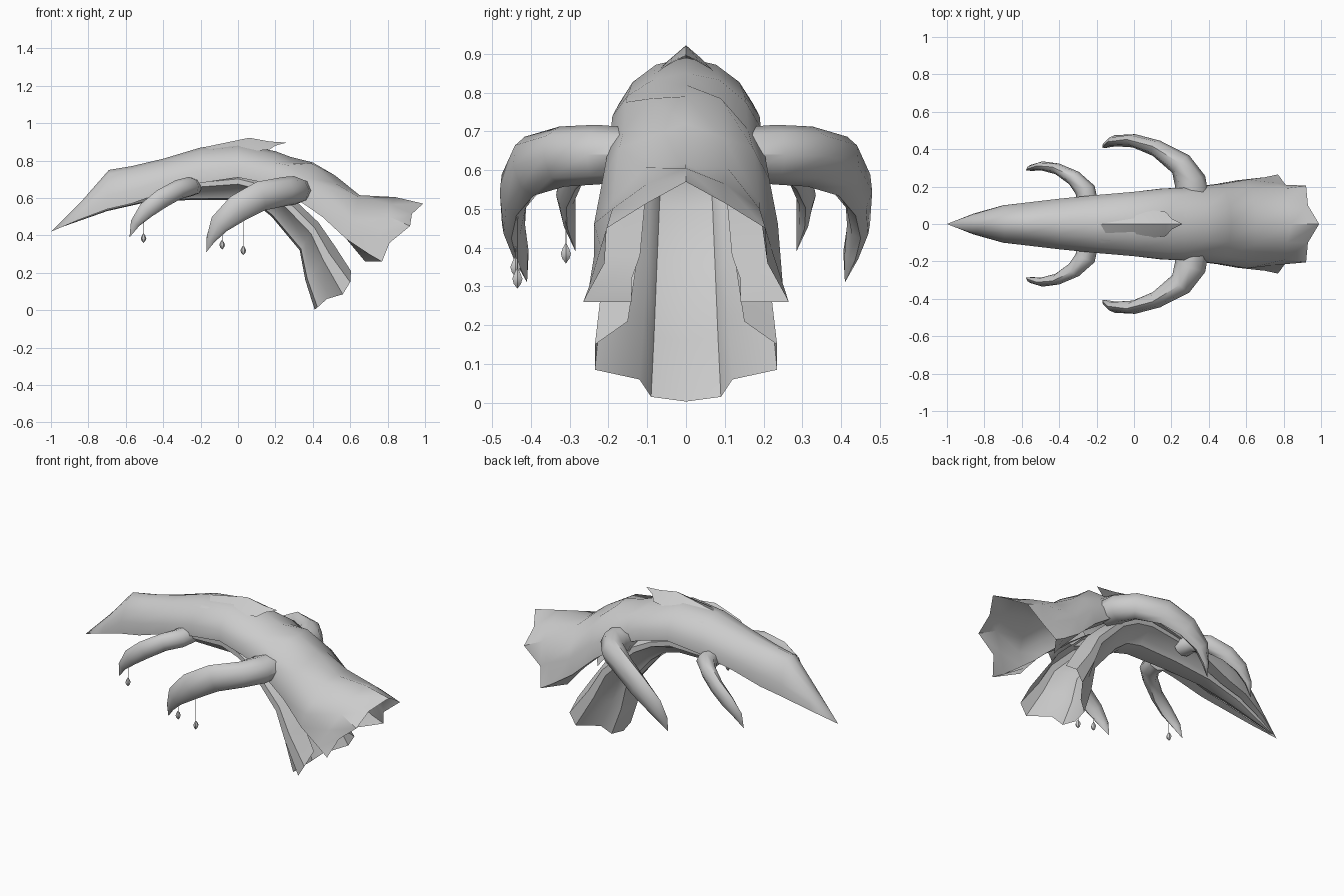
import bpy, bmesh, math
from mathutils import Vector

cube = bpy.data.objects.get("Cube")
if cube:
    bpy.data.objects.remove(cube, do_unlink=True)

grey = bpy.data.materials.new("plain grey")
grey.use_nodes = True
colour = (0.6, 0.6, 0.6, 1)
grey.diffuse_color = colour
grey.node_tree.nodes["Principled BSDF"].inputs["Base Color"].default_value = colour


def finish(name, bm, angle=40):
    """Turn a bmesh into a named, smooth-shaded object."""
    bmesh.ops.remove_doubles(bm, verts=bm.verts, dist=0.0005)
    bmesh.ops.recalc_face_normals(bm, faces=bm.faces)
    mesh = bpy.data.meshes.new(name)
    bm.to_mesh(mesh)
    bm.free()
    mesh.materials.append(grey)
    obj = bpy.data.objects.new(name, mesh)
    bpy.context.collection.objects.link(obj)
    bpy.ops.object.select_all(action='DESELECT')
    obj.select_set(True)
    bpy.context.view_layer.objects.active = obj
    bpy.ops.object.shade_smooth_by_angle(angle=math.radians(angle))
    return obj


def bridge(bm, rings, closed):
    """Skin neighbouring rows of points with quads."""
    rows = [[bm.verts.new(p) for p in ring] for ring in rings]
    for a, b in zip(rows, rows[1:]):
        n = len(a)
        for i in range(n if closed else n - 1):
            j = (i + 1) % n
            bm.faces.new((a[i], a[j], b[j], b[i]))
    return rows


def loft(name, halves, angle=40):
    """Skin half sections, centre line outwards, mirrored across y."""
    bm = bmesh.new()
    rings = [[(x, -y, z) for x, y, z in reversed(h[1:])] + list(h) for h in halves]
    bridge(bm, rings, False)
    return finish(name, bm, angle)


def section(station, widths, steps):
    """Half section running from a centre point to an edge point."""
    xc, zc, xe, ze, w = station
    return [(xc + (xe - xc) * t, w * f, zc + (ze - zc) * t)
            for f, t in zip(widths, steps)]


# Upper shell: arched back ending in a flared, ragged tail
upper = [
    (-1, .42, -1, .42, 0), (-.83, .59, -.86, .48, .055),
    (-.69, .75, -.7, .54, .1), (-.57, .77, -.57, .57, .115),
    (-.4, .81, -.4, .63, .135), (-.2, .87, -.2, .68, .155),
    (0, .89, 0, .71, .172), (.2, .85, .15, .68, .19),
    (.28, .82, .24, .65, .193), (.4, .79, .32, .59, .2),
    (.52, .72, .45, .5, .215), (.65, .615, .58, .38, .237),
]
halves = [section(s, (0, .45, .8, 1, 1, .5), (0, .1, .35, .65, 1, 1)) for s in upper]
halves.append([(.84, 0, .605), (.82, .1, .565), (.81, .19, .5),
               (.75, .22, .4), (.7, .25, .3), (.63, .14, .32)])
halves.append([(.99, 0, .57), (.93, .1, .515), (.92, .205, .45),
               (.81, .21, .36), (.77, .265, .26), (.68, .14, .26)])
# Gentle lumps on the tail
for k, h in enumerate(halves[8:12]):
    for i in (1, 2):
        x, y, z = h[i]
        h[i] = (x, y, z + .015 * (-1) ** (i + k))
loft("upper_shell", halves)

# Lower shell: belly that bends down into the hanging lower tail
lower = [
    (-.97, .435, -.97, .44, .004), (-.7, .53, -.7, .6, .08),
    (-.5, .575, -.5, .66, .105), (-.25, .59, -.25, .7, .135),
    (0, .59, 0, .73, .155), (.1, .565, .12, .7, .17),
    (.18, .5, .25, .64, .18), (.33, .32, .43, .47, .2),
    (.36, .16, .52, .34, .217),
]
halves = [section(s, (0, .38, .5, 1, 1, .6), (0, .06, .32, .6, .8, 1)) for s in lower]
halves.append([(.41, 0, .003), (.425, .09, .015), (.475, .12, .06),
               (.56, .235, .085), (.6, .235, .15), (.604, .15, .21)])
loft("lower_shell", halves)

# Pointed crest overhanging the back
crest = [(-.18, .872, .1, .835), (.06, .922, .078, .848),
         (.17, .902, .065, .86), (.2, .9, .03, .88), (.26, .896, 0, .896)]
loft("back_crest", [[(x, 0, z), (x, w * .55, (z + low) / 2), (x, w, low)]
                    for x, z, w, low in crest], 25)


def claw(name, path, side):
    """Curved tapering limb; path rows are x, y, z, half width, half height."""
    bm = bmesh.new()
    pts = [Vector((p[0], p[1] * side, p[2])) for p in path]
    rings = []
    for i, p in enumerate(pts):
        tangent = (pts[min(i + 1, len(pts) - 1)] - pts[max(i - 1, 0)]).normalized()
        across = tangent.cross(Vector((0, 0, 1))).normalized()
        up = across.cross(tangent)
        w, h = path[i][3:]
        rings.append([p + across * w * math.cos(a) + up * h * math.sin(a)
                      for a in (math.tau * k / 8 for k in range(8))])
    rows = bridge(bm, rings, True)
    bm.faces.new(rows[0])
    finish(name, bm, 50)


long_path = [(.31, .14, .64, .09, .07), (.3, .23, .64, .085, .077),
             (.25, .32, .635, .065, .078), (.12, .405, .61, .045, .08),
             (0, .445, .545, .036, .075), (-.1, .445, .46, .03, .055),
             (-.145, .425, .38, .018, .028), (-.17, .41, .31, 0, 0)]
short_path = [(-.25, .1, .66, .06, .05), (-.26, .18, .66, .055, .053),
              (-.32, .245, .645, .042, .053), (-.41, .295, .595, .03, .052),
              (-.49, .31, .535, .025, .045), (-.55, .3, .465, .016, .027),
              (-.58, .285, .39, 0, 0)]
for label, side in (("front", -1), ("back", 1)):
    claw("long_claw_" + label, long_path, side)
    claw("short_claw_" + label, short_path, side)


# Drops hanging on threads from the front claws
def drop(name, x, y, z, top):
    profile = [(0, -.026), (.011, -.013), (.015, 0), (.009, .014),
               (.0015, .026), (.0015, top - z)]
    bm = bmesh.new()
    bridge(bm, [[(x + r * math.cos(a), y + r * math.sin(a), z + h)
                 for a in (math.tau * k / 6 for k in range(6))]
                for r, h in profile], True)
    finish(name, bm)


drop("short_claw_drop", -.505, -.31, .385, .52)
drop("long_claw_drop_outer", -.085, -.44, .35, .46)
drop("long_claw_drop_inner", .028, -.435, .32, .52)
